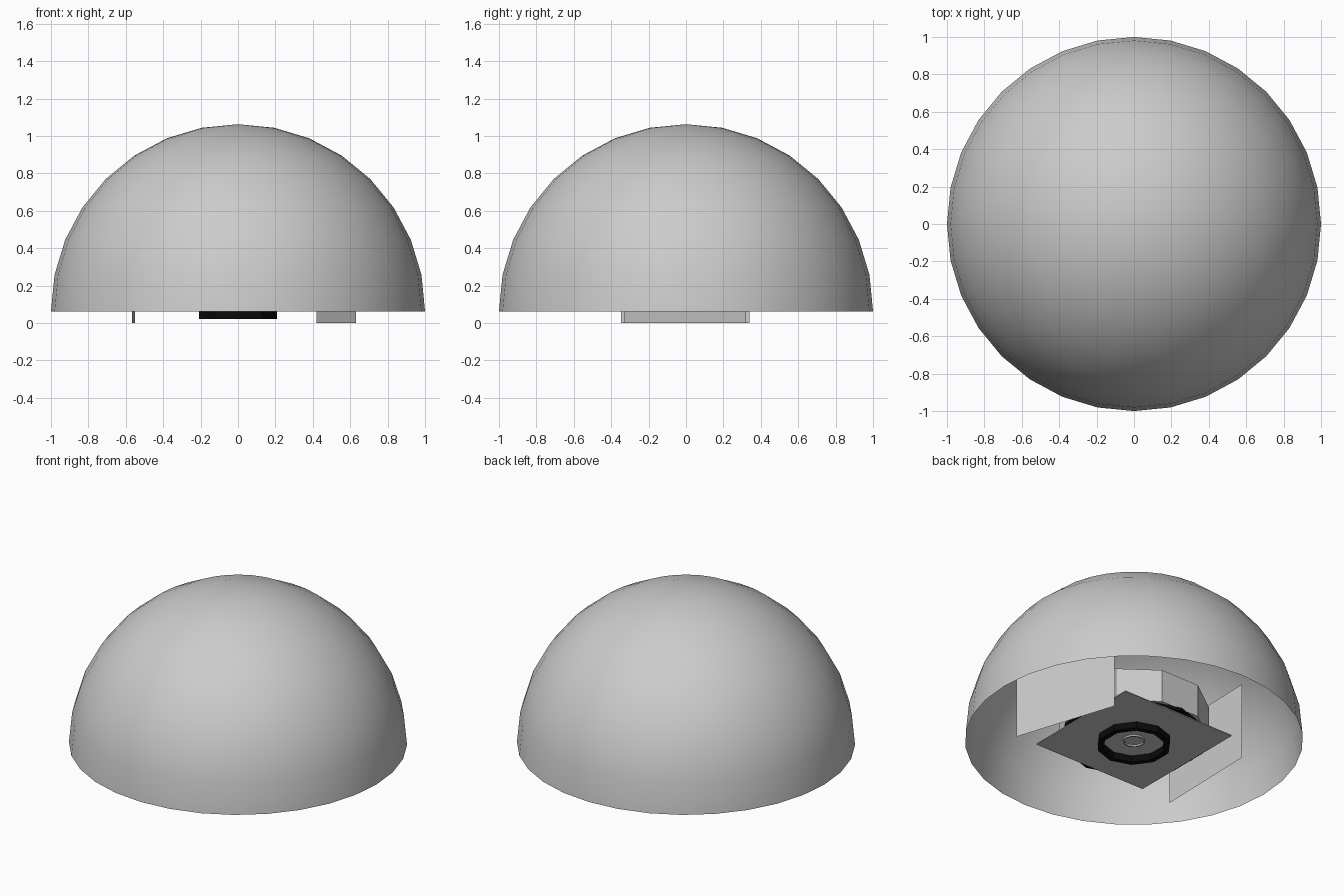
import bpy, bmesh, math
from mathutils import Matrix

if "Cube" in bpy.data.objects:
    bpy.data.objects.remove(bpy.data.objects["Cube"])

RIM = 0.063  # height of the dome's open rim


def material(name, value):
    m = bpy.data.materials.new(name)
    m.diffuse_color = (value, value, value, 1)
    m.use_nodes = True
    m.node_tree.nodes["Principled BSDF"].inputs["Base Color"].default_value = m.diffuse_color
    return m


grey = material("light grey", 0.6)
black = material("black", 0.003)


def finish(name, bm, mat):
    mesh = bpy.data.meshes.new(name)
    bm.to_mesh(mesh)
    bm.free()
    mesh.materials.append(mat)
    ob = bpy.data.objects.new(name, mesh)
    bpy.context.collection.objects.link(ob)
    return ob


def panel(name, a, b, z0, z1):
    """Upright sheet between two floor points."""
    bm = bmesh.new()
    pts = [(*a, z0), (*b, z0), (*b, z1), (*a, z1)]
    bm.faces.new([bm.verts.new(p) for p in pts])
    return finish(name, bm, grey)


def ring(name, outer, inner, z0, z1, mat, sides=10):
    """Square-section ring with one corner pointing to +y."""
    bm = bmesh.new()
    loops = []
    for r, z in ((outer, z0), (outer, z1), (inner, z1), (inner, z0)):
        angles = [math.pi / 2 + math.tau * i / sides for i in range(sides)]
        loops.append([bm.verts.new((r * math.cos(t), r * math.sin(t), z)) for t in angles])
    for k in range(4):
        p, q = loops[k], loops[(k + 1) % 4]
        for i in range(sides):
            j = (i + 1) % sides
            bm.faces.new((p[i], p[j], q[j], q[i]))
    bmesh.ops.recalc_face_normals(bm, faces=bm.faces)
    return finish(name, bm, mat)


# Open hemispherical dome
bm = bmesh.new()
bmesh.ops.create_uvsphere(bm, u_segments=32, v_segments=16, radius=1)
bmesh.ops.delete(bm, geom=[v for v in bm.verts if v.co.z < -0.01], context='VERTS')
bmesh.ops.translate(bm, verts=bm.verts, vec=(0, 0, RIM))
for f in bm.faces:
    f.smooth = True
finish("dome", bm, grey)

# Two upright side panels
panel("right_panel", (0.63, -0.33), (0.42, 0.32), 0, 0.5)
panel("left_panel", (-0.55, 0.34), (-0.567, -0.348), 0, 0.5)

# Square base plate
bm = bmesh.new()
bmesh.ops.create_cube(bm, size=1, matrix=Matrix.Translation((0, 0, RIM + 0.004))
                      @ Matrix.Diagonal((0.82, 0.82, 0.006, 1)))
finish("base_plate", bm, grey)

# Ten-sided body above the plate
bm = bmesh.new()
bmesh.ops.create_cone(bm, cap_ends=True, segments=10, radius1=0.445, radius2=0.445, depth=0.214,
                      matrix=Matrix.Translation((0, 0, 0.197)) @ Matrix.Rotation(math.pi / 2, 4, 'Z'))
finish("body", bm, grey)

# Black rings and the small centre ring under the plate
ring("upper_ring", 0.44, 0.40, 0.07, 0.09, black)
ring("lower_ring", 0.22, 0.185, 0.022, RIM + 0.001, black)
ring("centre_ring", 0.066, 0.056, 0.054, RIM + 0.001, grey, 20)
